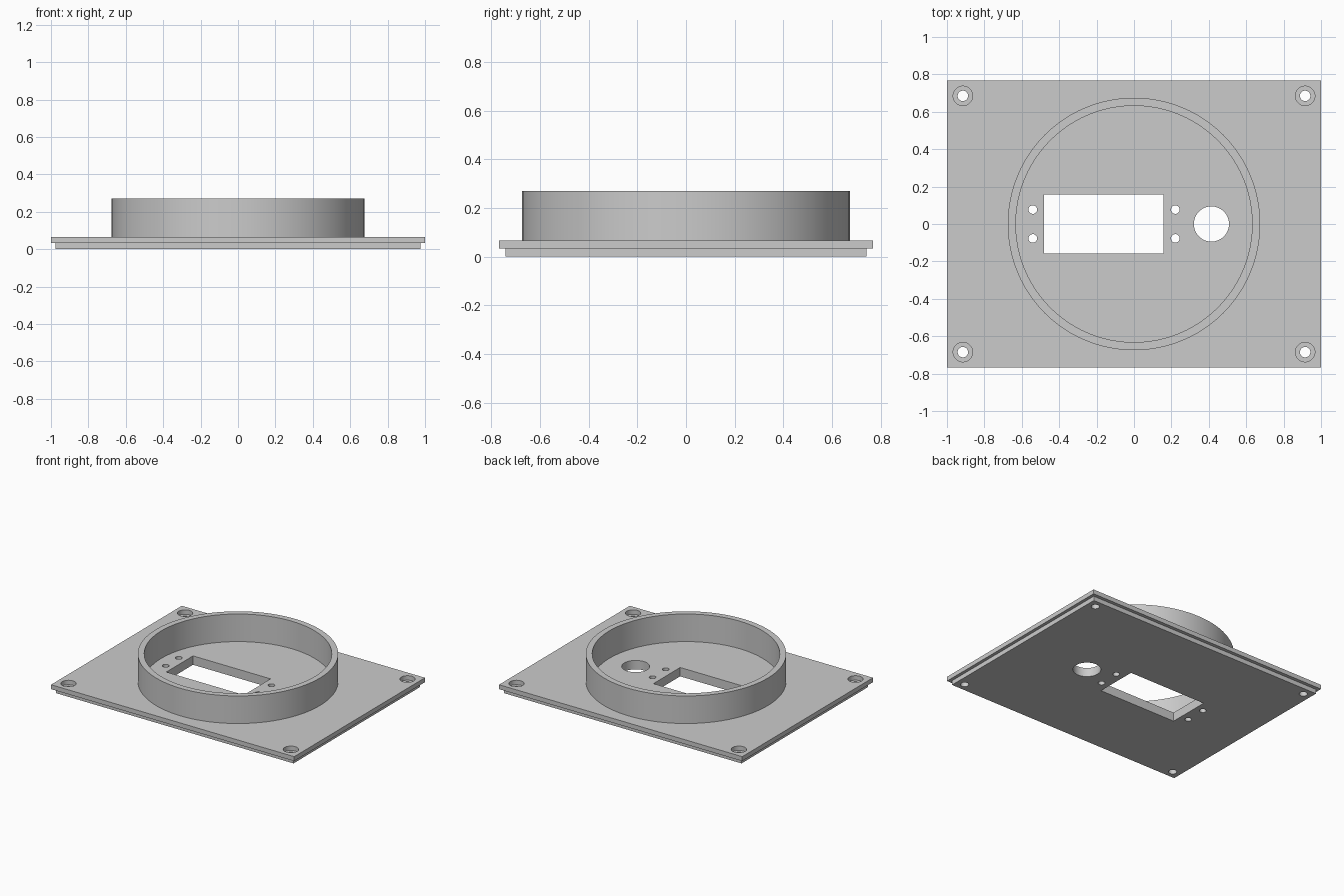
import bpy, bmesh, math

if "Cube" in bpy.data.objects:
    bpy.data.objects.remove(bpy.data.objects["Cube"])

grey = bpy.data.materials.new("light_grey")
grey.diffuse_color = (0.6, 0.6, 0.6, 1)
grey.use_nodes = True
grey.node_tree.nodes["Principled BSDF"].inputs["Base Color"].default_value = grey.diffuse_color

STEP_Z, PLATE_Z, RING_Z = 0.033, 0.066, 0.271


def make(name, bm):
    bmesh.ops.recalc_face_normals(bm, faces=bm.faces)
    mesh = bpy.data.meshes.new(name)
    bm.to_mesh(mesh)
    bm.free()
    mesh.materials.append(grey)
    ob = bpy.data.objects.new(name, mesh)
    bpy.context.collection.objects.link(ob)
    return ob


def rect(w, d, z):
    return [(-w, -d, z), (w, -d, z), (w, d, z), (-w, d, z)]


def circle(r, z, n, cx=0, cy=0):
    return [(cx + r * math.cos(2 * math.pi * i / n),
             cy + r * math.sin(2 * math.pi * i / n), z) for i in range(n)]


def loft(bm, loops, caps=True):
    """Skin a stack of equal-length closed loops."""
    rows = [[bm.verts.new(p) for p in loop] for loop in loops]
    n = len(rows[0])
    for a, b in zip(rows, rows[1:]):
        for i in range(n):
            j = (i + 1) % n
            bm.faces.new((a[i], a[j], b[j], b[i]))
    if caps:
        bm.faces.new(rows[0][::-1])
        bm.faces.new(rows[-1])


# Stepped rectangular base plate
bm = bmesh.new()
loft(bm, [rect(0.977, 0.743, 0), rect(0.977, 0.743, STEP_Z),
          rect(1.0, 0.768, STEP_Z), rect(1.0, 0.768, PLATE_Z)])
plate = make("base_plate", bm)

# Cutters: display slot, large hole, small screw holes, counterbored corners
bm = bmesh.new()
loft(bm, [[(x - 0.161, y, z) for x, y, z in rect(0.319, 0.157, h)]
          for h in (-0.1, 0.2)])
loft(bm, [circle(0.094, h, 64, 0.414, 0) for h in (-0.1, 0.2)])
for sy in (-1, 1):
    for x in (-0.541, 0.221):
        loft(bm, [circle(0.023, h, 32, x, sy * 0.077) for h in (-0.1, 0.2)])
    for sx in (-1, 1):
        loft(bm, [circle(r, h, 40, sx * 0.915, sy * 0.685)
                  for r, h in ((0.028, -0.1), (0.028, STEP_Z),
                               (0.052, STEP_Z), (0.052, 0.2))])
cutter = make("hole_cutter", bm)
cutter.hide_render = True

mod = plate.modifiers.new("holes", 'BOOLEAN')
mod.operation = 'DIFFERENCE'
mod.solver = 'EXACT'
mod.object = cutter
bpy.context.view_layer.objects.active = plate
bpy.ops.object.modifier_apply(modifier=mod.name)
bpy.data.objects.remove(cutter)

# Round collar standing on the plate
bm = bmesh.new()
loft(bm, [circle(0.675, PLATE_Z, 96), circle(0.675, RING_Z, 96),
          circle(0.632, RING_Z, 96), circle(0.632, PLATE_Z, 96)], caps=False)
collar = make("round_collar", bm)

# Smooth the round walls, keep edges crisp
for ob in (plate, collar):
    bpy.ops.object.select_all(action='DESELECT')
    ob.select_set(True)
    bpy.context.view_layer.objects.active = ob
    bpy.ops.object.shade_smooth_by_angle(angle=math.radians(30))
